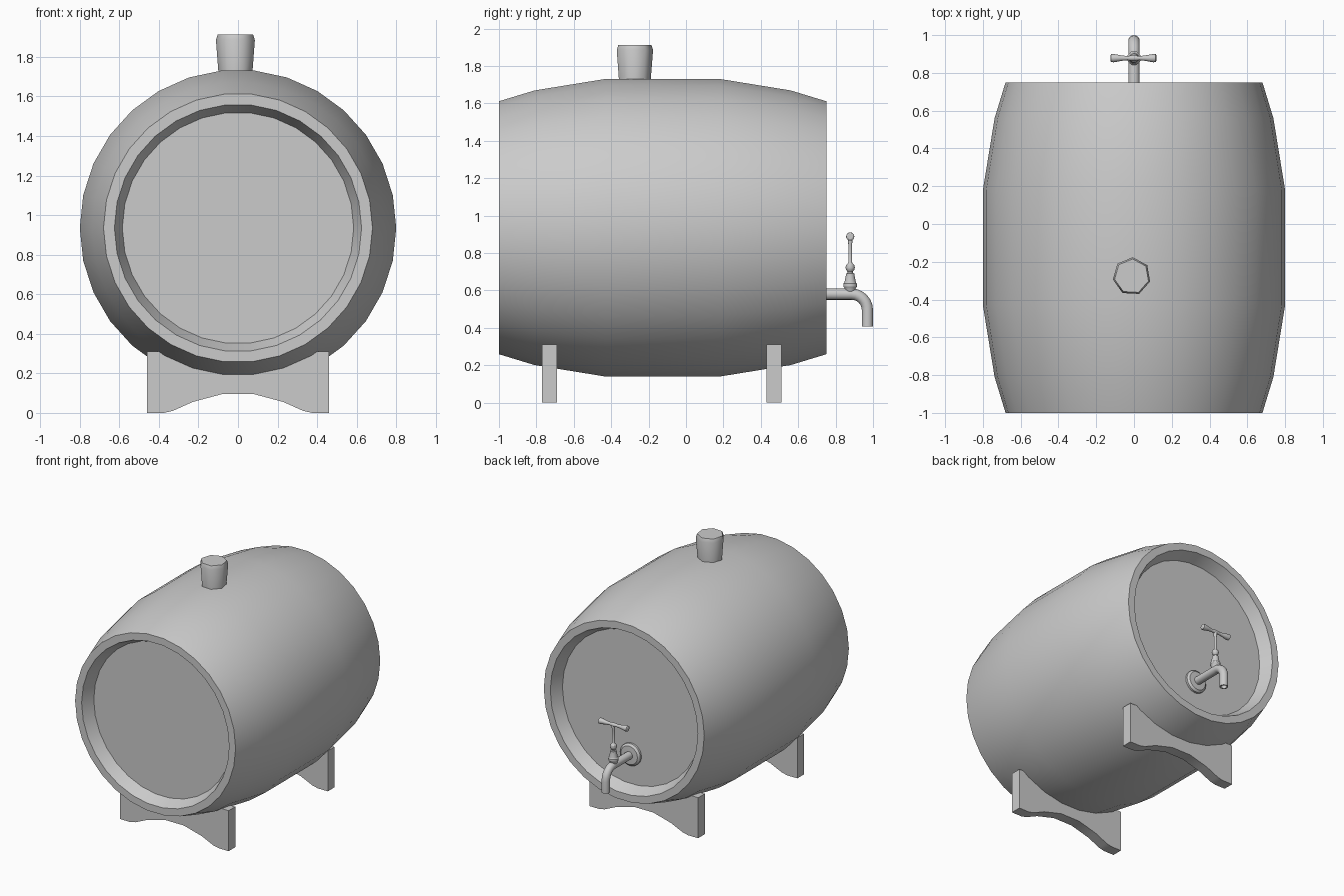
import bpy, bmesh, math
from mathutils import Vector

if "Cube" in bpy.data.objects:
    bpy.data.objects.remove(bpy.data.objects["Cube"])

X, Y, Z = Vector((1, 0, 0)), Vector((0, 1, 0)), Vector((0, 0, 1))


def finish(name, bm, angle=30):
    bmesh.ops.recalc_face_normals(bm, faces=bm.faces)
    me = bpy.data.meshes.new(name)
    bm.to_mesh(me)
    bm.free()
    ob = bpy.data.objects.new(name, me)
    bpy.context.collection.objects.link(ob)
    bpy.ops.object.select_all(action='DESELECT')
    ob.select_set(True)
    bpy.context.view_layer.objects.active = ob
    bpy.ops.object.shade_smooth_by_angle(angle=math.radians(angle))
    return ob


def loft(name, rings, n, phase=0.0, angle=30):
    """Skin circles given as (centre, axis, radius), capping both ends."""
    bm = bmesh.new()
    loops = []
    for c, d, r in rings:
        u = Y if abs(d.x) > 0.9 else X
        v = d.cross(u)
        loops.append([bm.verts.new(c + r * (math.cos(a) * u + math.sin(a) * v))
                      for a in (phase + math.tau * i / n for i in range(n))])
    for a, b in zip(loops, loops[1:]):
        for i in range(n):
            j = (i + 1) % n
            bm.faces.new((a[i], a[j], b[j], b[i]))
    bm.faces.new(loops[0])
    bm.faces.new(loops[-1])
    return finish(name, bm, angle)


def lathe(name, origin, axis, profile, n, phase=0.0, angle=30):
    """Profile is (distance along axis, radius)."""
    o = Vector(origin)
    return loft(name, [(o + axis * h, axis, r) for h, r in profile], n, phase, angle)


# Barrel with recessed heads at both ends
CY, CZ = -0.125, 0.935
half = [(0.305, 0.80), (0.685, 0.738), (0.875, 0.68), (0.875, 0.625), (0.785, 0.585)]
lathe("barrel", (0, CY, CZ), Y,
      [(-h, r) for h, r in reversed(half)] + half, 30)

# Bung in the top
lathe("bung", (-0.012, -0.277, 0), Z,
      [(1.68, 0.085), (1.885, 0.101), (1.912, 0.092)], 7, math.radians(87), 60)

# Cradle supports, arched below and hollowed to the barrel above
side = [(0.08, 0.095), (0.23, 0.055), (0.33, 0.01), (0.375, 0), (0.46, 0), (0.46, 0.31)]
for k in range(5):
    a = math.radians(32.5 * (1 - k / 5))
    side.append((0.74 * math.sin(a), CZ - 0.74 * math.cos(a)))
outline = side + [(0, CZ - 0.74)] + [(-x, z) for x, z in reversed(side)]
for name, y in (("front_support", -0.77), ("back_support", 0.43)):
    bm = bmesh.new()
    face = bm.faces.new([bm.verts.new((x, y, z)) for x, z in outline])
    ext = bmesh.ops.extrude_face_region(bm, geom=[face])
    bmesh.ops.translate(bm, vec=(0, 0.08, 0),
                        verts=[g for g in ext["geom"] if isinstance(g, bmesh.types.BMVert)])
    finish(name, bm)

# Tap: wall flange
lathe("tap_flange", (0, 0, 0.58), Y,
      [(0.655, 0.085), (0.675, 0.085), (0.688, 0.07), (0.69, 0.03)], 24)

# Tap: bent spout with hollow outlet
path = [(Vector((0, 0.655, 0.58)), Y, 0.03)]
for k in range(7):
    a = math.radians(15 * k)
    path.append((Vector((0, 0.885 + 0.085 * math.sin(a), 0.495 + 0.085 * math.cos(a))),
                 Vector((0, math.cos(a), -math.sin(a))), 0.03))
for z, r in ((0.407, 0.03), (0.407, 0.021), (0.45, 0.021)):
    path.append((Vector((0, 0.97, z)), -Z, r))
loft("tap_spout", path, 16)

# Tap: valve body and stem
lathe("tap_valve", (0, 0.878, 0), Z,
      [(0.59, 0.026), (0.612, 0.03), (0.622, 0.037), (0.636, 0.037), (0.642, 0.031),
       (0.68, 0.023), (0.69, 0.023), (0.693, 0.014), (0.70, 0.014), (0.71, 0.022),
       (0.722, 0.025), (0.735, 0.022), (0.745, 0.012), (0.75, 0.010),
       (0.845, 0.010), (0.87, 0.013), (0.885, 0.013)], 16)

# Tap: cross handle flaring to rounded ends
grip = [(0.012, 0.014), (0.03, 0.011), (0.06, 0.014), (0.105, 0.022), (0.118, 0.021), (0.122, 0.014)]
lathe("tap_handle", (-0.003, 0.878, 0.888), X,
      [(-h, r) for h, r in reversed(grip)] + grip, 16)
